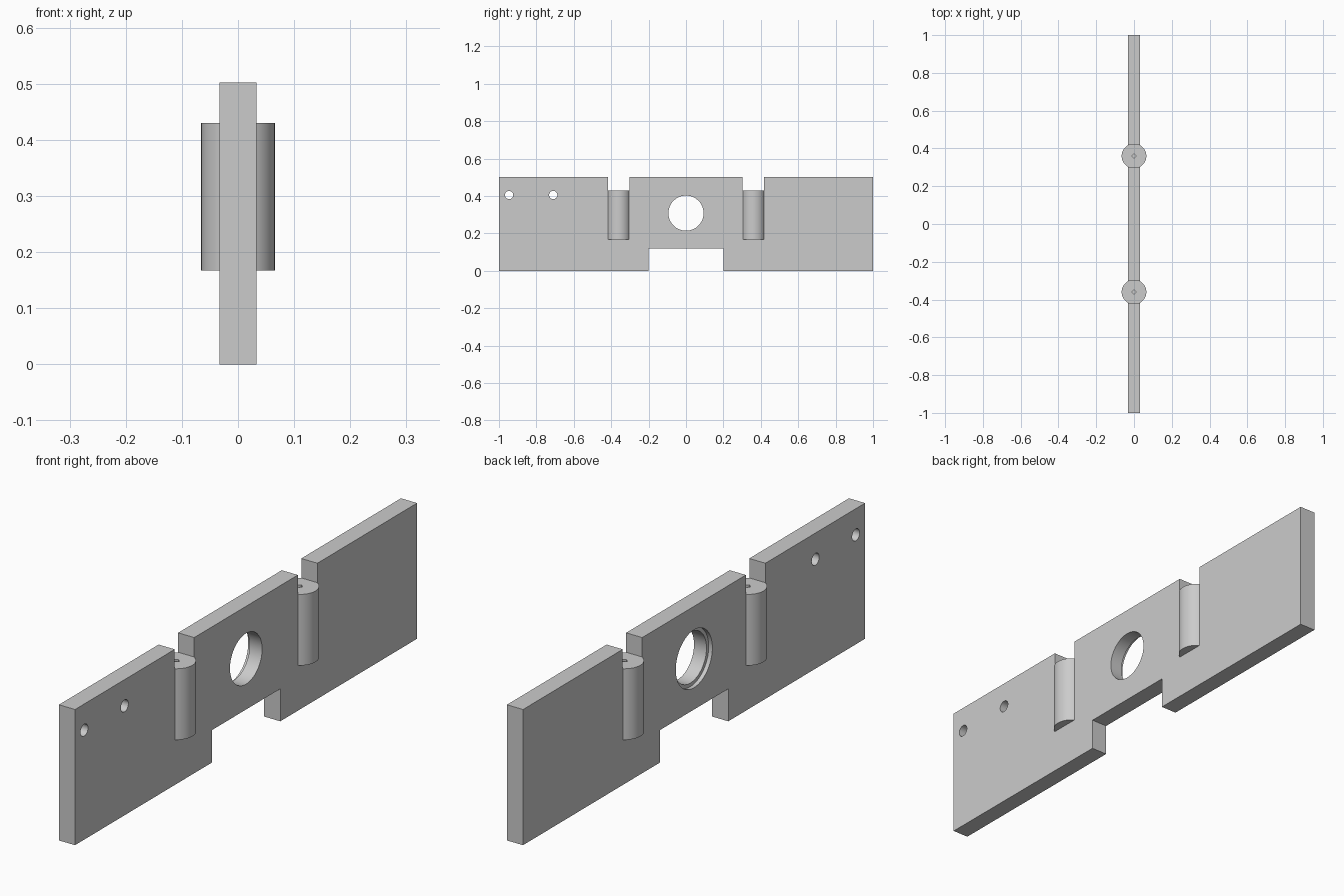
import bpy
import math

cube = bpy.data.objects.get("Cube")
if cube:
    bpy.data.objects.remove(cube, do_unlink=True)

THICK, HEIGHT = 0.066, 0.502
PIN_Y, PIN_R, PIN_TOP = 0.36, 0.0655, 0.43

grey = bpy.data.materials.new("light grey")
grey.use_nodes = True
grey.diffuse_color = (0.6, 0.6, 0.6, 1)
grey.node_tree.nodes["Principled BSDF"].inputs["Base Color"].default_value = (0.6, 0.6, 0.6, 1)


def box(name, size, centre):
    bpy.ops.mesh.primitive_cube_add(size=1, location=centre)
    ob = bpy.context.object
    ob.name = name
    ob.scale = size
    bpy.ops.object.transform_apply(location=True, rotation=True, scale=True)
    ob.data.materials.append(grey)
    return ob


def cylinder(name, radius, length, centre, sides=64, along_x=False):
    bpy.ops.mesh.primitive_cylinder_add(vertices=sides, radius=radius, depth=length, location=centre)
    ob = bpy.context.object
    ob.name = name
    if along_x:
        ob.rotation_euler.y = math.pi / 2
    bpy.ops.object.transform_apply(location=True, rotation=True, scale=True)
    ob.data.materials.append(grey)
    return ob


def combine(target, tool, operation):
    mod = target.modifiers.new(tool.name, "BOOLEAN")
    mod.operation = operation
    mod.solver = "EXACT"
    mod.object = tool
    bpy.ops.object.select_all(action="DESELECT")
    target.select_set(True)
    bpy.context.view_layer.objects.active = target
    bpy.ops.object.modifier_apply(modifier=mod.name)
    bpy.data.objects.remove(tool, do_unlink=True)


# Upright plate with the notch in its bottom edge
plate = box("plate", (THICK, 2, HEIGHT), (0, 0, HEIGHT / 2))
combine(plate, box("bottom_notch", (0.3, 0.4, 0.24), (0, 0, 0)), "DIFFERENCE")

# Two round bosses, the slots above them and their pilot holes
for y in (-PIN_Y, PIN_Y):
    combine(plate, cylinder("boss", PIN_R, 0.333, (0, y, 0.167 + 0.333 / 2)), "UNION")
    combine(plate, box("top_slot", (0.3, 0.114, 0.2), (0, y, PIN_TOP + 0.1)), "DIFFERENCE")
    combine(plate, cylinder("pilot_hole", 0.012, 0.2, (0, y, PIN_TOP), sides=4), "DIFFERENCE")

# Central bore with a shallow counterbore on one side
combine(plate, cylinder("bore", 0.094, 0.3, (0, 0, 0.308), along_x=True), "DIFFERENCE")
combine(plate, cylinder("counterbore", 0.107, 0.1, (-THICK / 2 - 0.035, 0, 0.308), along_x=True), "DIFFERENCE")

# Two small mounting holes near the front end
for y in (-0.946, -0.71):
    combine(plate, cylinder("mounting_hole", 0.022, 0.3, (0, y, 0.405), 32, True), "DIFFERENCE")

plate.select_set(True)
bpy.context.view_layer.objects.active = plate
bpy.ops.object.shade_smooth_by_angle(angle=math.radians(30))
